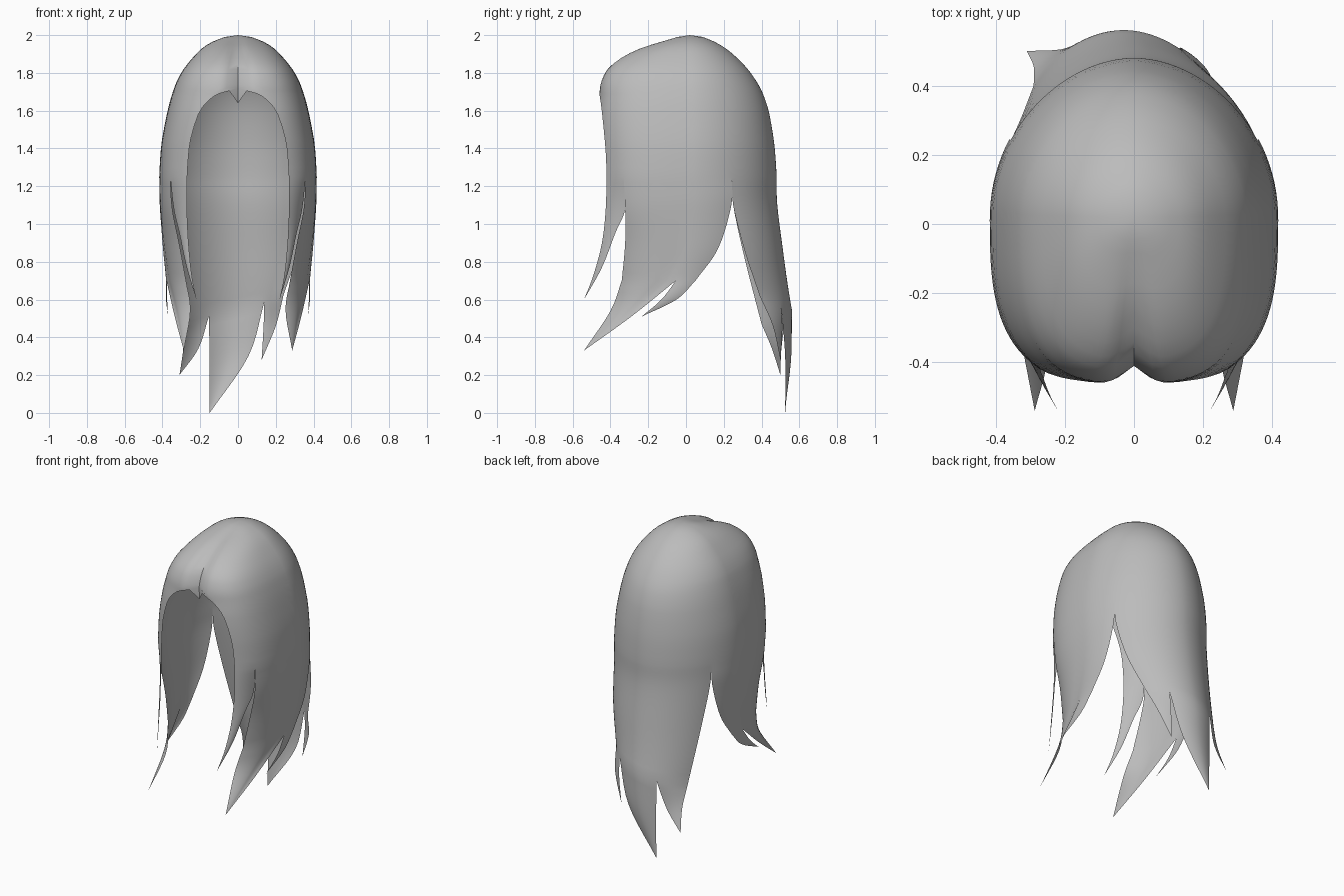
import bpy, bmesh, math
from mathutils import Vector

if "Cube" in bpy.data.objects:
    bpy.data.objects.remove(bpy.data.objects["Cube"])

Y0 = 0.02  # centre line of the head in y


def smooth_path(pts, n):
    """Catmull-Rom samples through the points, n steps per span."""
    p = [Vector(q) for q in pts]
    p = [2 * p[0] - p[1]] + p + [2 * p[-1] - p[-2]]
    out = []
    for i in range(1, len(p) - 2):
        a, b, c, d = p[i - 1:i + 3]
        for k in range(n):
            t = k / n
            out.append(0.5 * (2 * b + (c - a) * t + (2 * a - 5 * b + 4 * c - d) * t * t
                              + (3 * b - a - 3 * c + d) * t ** 3))
    return out + [p[-2]]


bm = bmesh.new()


def skin(rows):
    vs = [[bm.verts.new(p) for p in r] for r in rows]
    for a, b in zip(vs, vs[1:]):
        for i in range(len(a) - 1):
            bm.faces.new((a[i], b[i], b[i + 1], a[i + 1]))


def mirror(row):
    return [Vector((-p.x, p.y, p.z)) for p in row]


def lock(row0, left, right, both=False, steps=5, fall=1.3):
    """Loft a lock down from row0 between two edge paths; returns its last row."""
    L = smooth_path([row0[0]] + left, steps)
    R = smooth_path([row0[-1]] + right, steps)
    n = len(row0) - 1
    off = [p - row0[0].lerp(row0[-1], i / n) for i, p in enumerate(row0)]
    w0 = (row0[-1] - row0[0]).length
    rows = []
    for a, b in zip(L, R):
        k = min(1, (b - a).length / w0) ** fall
        rows.append([a.lerp(b, i / n) + off[i] * k for i in range(n + 1)])
    rows[0] = row0
    skin(rows)
    if both:
        skin([mirror(r) for r in rows])
    return rows[-1]


# Cap sections: height, half width, front y, back y, half width of face opening
sections = [(1.99, .07, -.05, .09, 0), (1.965, .135, -.14, .15, 0), (1.93, .19, -.25, .21, 0),
            (1.88, .24, -.35, .27, 0), (1.82, .288, -.42, .327, 0), (1.76, .322, -.45, .37, 0),
            (1.72, .338, -.46, .393, 0), (1.69, .348, -.463, .407, .10), (1.65, .36, -.467, .422, .16),
            (1.58, .377, -.474, .442, .21), (1.45, .402, -.474, .464, .25), (1.35, .412, -.47, .474, .263),
            (1.25, .417, -.469, .48, .269)]

# Column angles at the bottom of the cap, split where the locks part
S0, SA, SB = .553, .93, 2.10
NF, NS, NB = 6, 20, 16
cols = [S0 + (SA - S0) * i / NF for i in range(NF)]
cols += [SA + (SB - SA) * i / NS for i in range(NS)]
cols += [SB + (math.pi - SB) * i / NB for i in range(NB + 1)]


def cap_row(z, w, yf, yb, xf):
    n = 2.5 + 0.5 * min(1, (2 - z) / 0.18)
    s0 = math.asin(min(1, max(0, xf) / w) ** (n / 2))
    row = []
    for c in cols:
        s = s0 + (c - S0) / (math.pi - S0) * (math.pi - s0)
        sn, cs = max(0, math.sin(s)), math.cos(s)
        if cs > 0:
            x, y = w * sn ** (2 / n), Y0 - (Y0 - yf) * cs ** (2 / n)
            # parting groove
            y += 0.05 * math.exp(-(x / .045) ** 2) * min(1, (2 - z) / .1)
        else:
            x, y = w * sn ** 1.06, Y0 + (yb - Y0) * (-cs) ** 1.06
        row.append(Vector((x, y, z)))
    row[-1].x = 0
    return row


# Cap, both halves
table = []
for r in smooth_path([(s[0], s[1], s[4]) for s in sections], 2):
    table.append([r.x, r.y, 0, 0, r.z])
for t, r in zip(table, smooth_path([(s[0], s[2], s[3]) for s in sections], 2)):
    t[2], t[3] = r.y, r.z
cap = [[Vector((0, Y0, 2))] * len(cols)] + [cap_row(*r) for r in table]
for rows in (cap, [mirror(r) for r in cap]):
    skin(rows)

# Dip of the hairline below the parting
for sx in (1, -1):
    bm.faces.new([bm.verts.new((p[0] * sx, p[1], p[2]))
                  for p in (cap[13][0], (0, -.405, 1.64), cap[14][0])])

end = cap[-1]
V = Vector
# Front locks framing the face, tucked behind the side panels
lock(end[:NF + 1],
     [V((.27, -.425, 1.08)), V((.262, -.445, .9)), V((.245, -.49, .73)), V((.22, -.54, .6))],
     [V((.34, -.322, 1.08)), V((.31, -.375, .95)), V((.272, -.445, .77)), V((.22, -.54, .6))], True)
# Side panels, then two locks on each
hem = lock(end[NF:NF + NS + 1],
           [V((.348, -.322, 1.08)), V((.312, -.322, .9)), V((.275, -.34, .70))],
           [V((.362, .24, 1.1)), V((.372, .17, .87)), V((.375, .05, .70))], True)
lock(hem[:15], [V((.252, -.40, .54)), V((.287, -.54, .33))],
     [V((.335, -.29, .51)), V((.287, -.54, .33))], True)
lock(hem[14:], [V((.38, -.13, .60)), V((.37, -.235, .51))],
     [V((.375, -.05, .60)), V((.37, -.235, .51))], True)
# Back panel, then three uneven locks
back = end[NF + NS:]
row = mirror(back) + back[::-1][1:]
hem = lock(row, [V((-.352, .25, 1.1)), V((-.325, .31, .82)), V((-.29, .40, .47))],
           [V((.352, .25, 1.1)), V((.318, .31, .86)), V((.24, .39, .62))], fall=1.4)
cut1 = min(range(len(hem)), key=lambda i: abs(hem[i].x + .16))
cut2 = min(range(len(hem)), key=lambda i: abs(hem[i].x - .14))
lock(hem[:cut1 + 1], [V((-.29, .455, .34)), V((-.31, .50, .2))],
     [V((-.21, .505, .34)), V((-.31, .50, .2))])
lock(hem[cut1:cut2 + 1], [V((-.15, .53, .25)), V((-.15, .525, 0))],
     [V((.055, .525, .3)), V((-.15, .525, 0))])
lock(hem[cut2:], [V((.135, .51, .45)), V((.125, .50, .28))],
     [V((.20, .46, .46)), V((.125, .50, .28))])

# Weld the parts into one sheet
bmesh.ops.remove_doubles(bm, verts=bm.verts, dist=1e-4)
bmesh.ops.dissolve_degenerate(bm, edges=bm.edges, dist=1e-5)
bmesh.ops.recalc_face_normals(bm, faces=bm.faces)
bm.faces.ensure_lookup_table()
if max(bm.faces, key=lambda f: f.calc_center_median().x).normal.x < 0:
    bmesh.ops.reverse_faces(bm, faces=bm.faces)
mesh = bpy.data.meshes.new("hair")
bm.to_mesh(mesh)
bm.free()
hair = bpy.data.objects.new("hair", mesh)
bpy.context.collection.objects.link(hair)
grey = bpy.data.materials.new("hair_grey")
grey.diffuse_color = (.5, .5, .5, 1)
grey.use_nodes = True
grey.node_tree.nodes["Principled BSDF"].inputs["Base Color"].default_value = grey.diffuse_color
mesh.materials.append(grey)
bpy.context.view_layer.objects.active = hair
hair.select_set(True)
bpy.ops.object.shade_smooth_by_angle(angle=math.radians(50))
